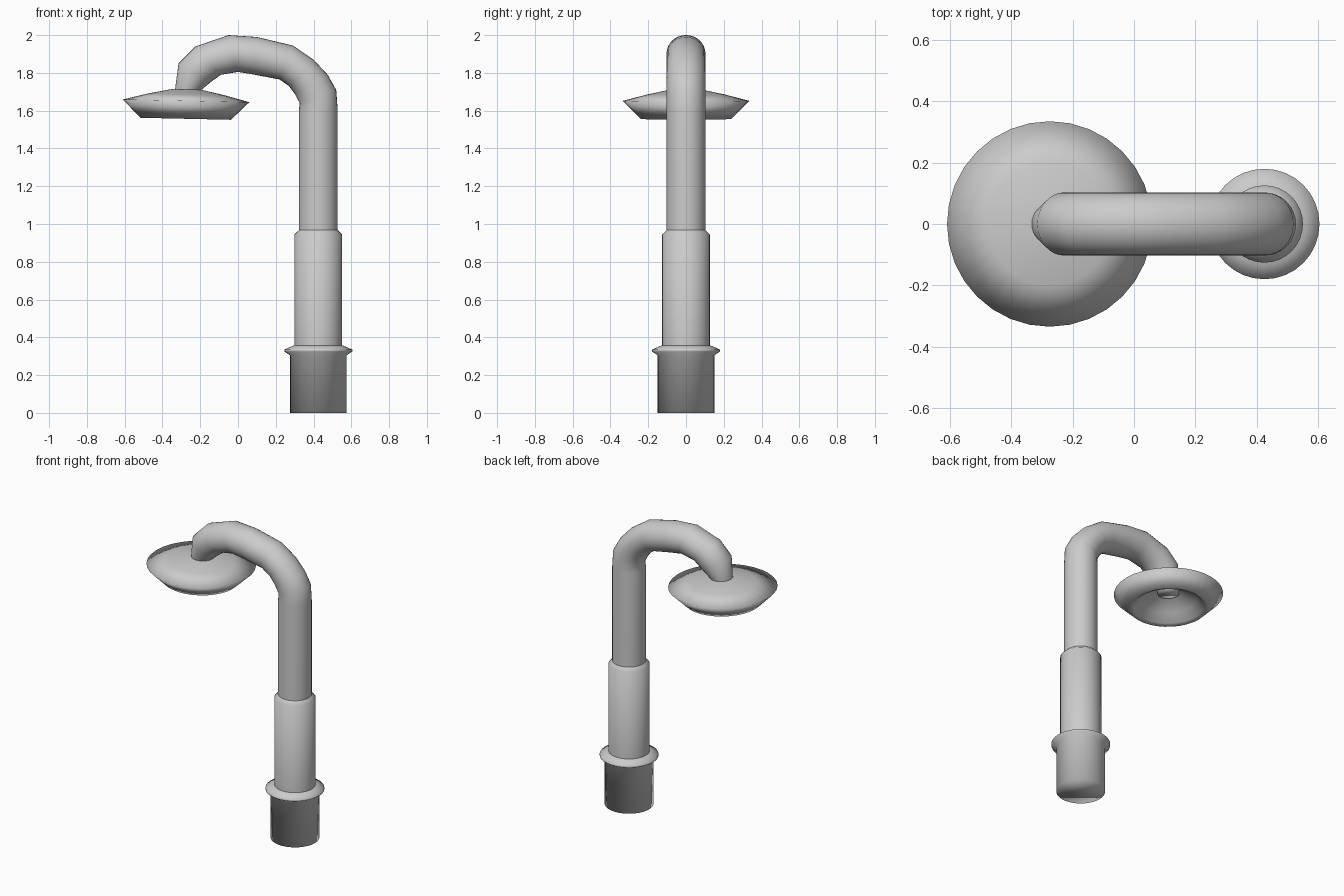
import bpy, bmesh, math
from mathutils import Vector

if "Cube" in bpy.data.objects:
    bpy.data.objects.remove(bpy.data.objects["Cube"])

SEG = 32
POST_X = 0.425


def skin(name, rings, cap_start=False, cap_end=False):
    """Bridge a list of vertex rings into a smooth tube."""
    bm = bmesh.new()
    loops = [[bm.verts.new(p) for p in ring] for ring in rings]
    for a, b in zip(loops, loops[1:]):
        for i in range(SEG):
            j = (i + 1) % SEG
            bm.faces.new((a[i], a[j], b[j], b[i]))
    if cap_start:
        bm.faces.new(loops[0][::-1])
    if cap_end:
        bm.faces.new(loops[-1])
    bmesh.ops.recalc_face_normals(bm, faces=bm.faces)
    mesh = bpy.data.meshes.new(name)
    bm.to_mesh(mesh)
    bm.free()
    mesh.shade_smooth()
    obj = bpy.data.objects.new(name, mesh)
    bpy.context.collection.objects.link(obj)
    return obj


def ring(centre, u, v):
    """Circle spanned by the two radius vectors u and v."""
    return [centre + u * math.cos(t) + v * math.sin(t)
            for t in (2 * math.pi * i / SEG for i in range(SEG))]


def lathe(name, profile, **caps):
    return skin(name, [ring(Vector((0, 0, z)), Vector((r, 0, 0)), Vector((0, r, 0)))
                       for r, z in profile], **caps)


# Base socket with flange
base = lathe("base_socket", [(0.15, 0), (0.15, 0.305), (0.18, 0.325),
                             (0.18, 0.335), (0.135, 0.355), (0.12, 0.36)],
             cap_start=True)
base.location.x = POST_X

# Wider lower sleeve of the post
sleeve = lathe("post_sleeve", [(0.126, 0.34), (0.126, 0.945), (0.103, 0.967)])
sleeve.location.x = POST_X

# Post and gooseneck: outer and inner edge (x, z) of each ring
edges = [((0.528, 0.95), (0.322, 0.95)), ((0.528, 1.60), (0.322, 1.60)),
         ((0.52, 1.71), (0.327, 1.64)), ((0.475, 1.79), (0.30, 1.69)),
         ((0.40, 1.87), (0.27, 1.73)), ((0.29, 1.945), (0.22, 1.765)),
         ((0.10, 1.99), (0.09, 1.79)), ((-0.05, 2.0), (0.0, 1.805)),
         ((-0.225, 1.94), (-0.09, 1.79)), ((-0.315, 1.85), (-0.14, 1.755)),
         ((-0.335, 1.70), (-0.205, 1.70))]
rings = []
for k, (o, i) in enumerate(edges):
    o, i = Vector((o[0], 0, o[1])), Vector((i[0], 0, i[1]))
    width = 0.067 if k == len(edges) - 1 else 0.103
    rings.append(ring((o + i) / 2, (o - i) / 2, Vector((0, width, 0))))
skin("post_and_gooseneck", rings)

# Lamp shade: shallow cone on top, flared rim, hollow dish underneath
shade = lathe("lamp_shade", [(0.05, 0.06), (0.08, 0.06), (0.20, 0.035), (0.335, 0.0),
                             (0.24, -0.095), (0.215, -0.085), (0.17, -0.035),
                             (0.11, 0.005), (0.066, 0.025)], cap_start=True)
shade.location = (-0.275, 0, 1.652)
shade.rotation_euler.y = 0.022

# Small light disc in the middle of the dish
bulb = lathe("light_disc", [(0.066, 0.005), (0.066, 0.05)], cap_start=True)
bulb.location = shade.location
bulb.rotation_euler.y = 0.022
